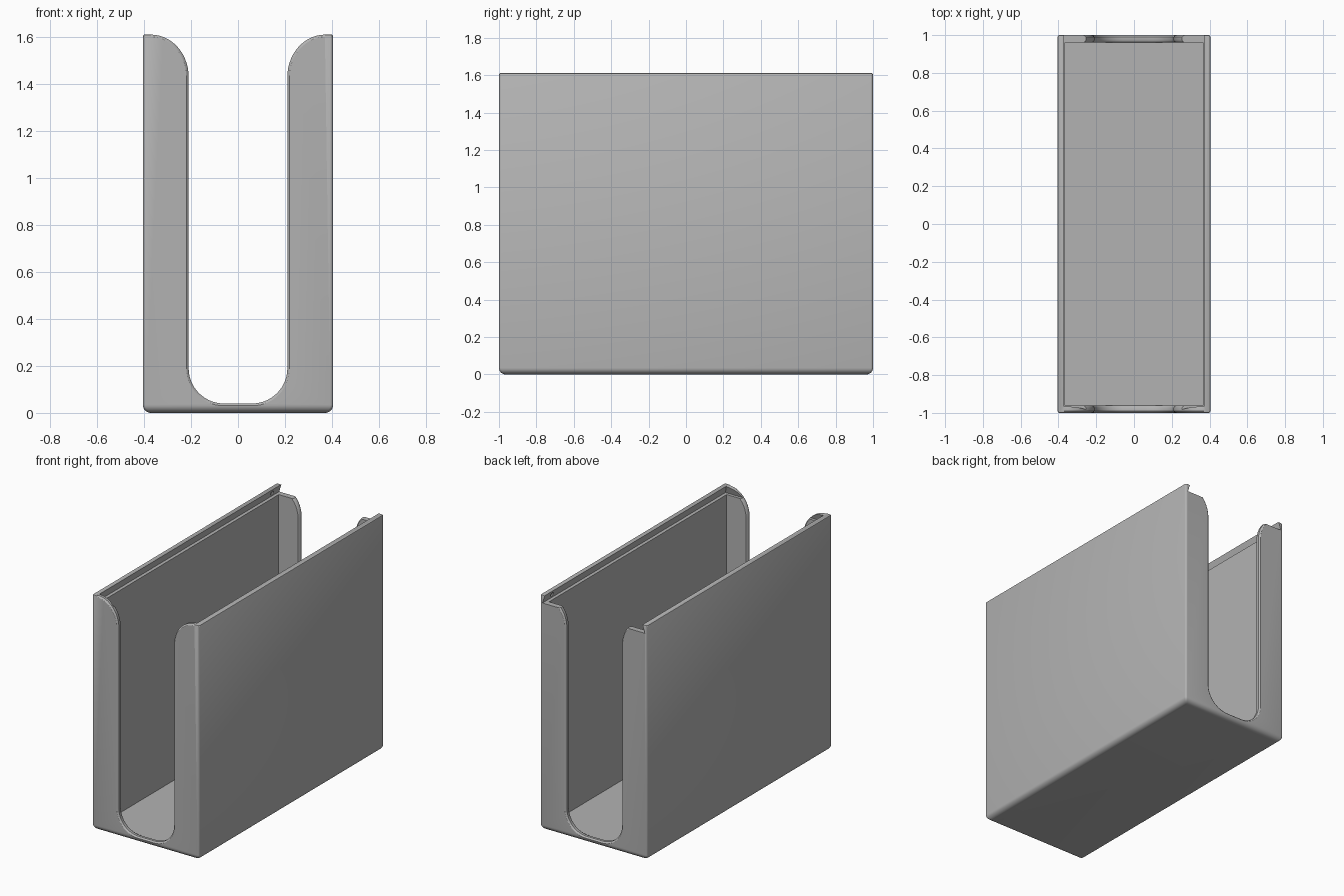
import bpy, bmesh, math

cube = bpy.data.objects.get("Cube")
if cube:
    bpy.data.objects.remove(cube, do_unlink=True)

W, L, H = 0.405, 1.0, 1.61      # half width, half length, height
IN_X, IN_Y, FLOOR = 0.365, 0.962, 0.03

grey = bpy.data.materials.new("plain grey")
grey.use_nodes = True
grey.diffuse_color = (0.45, 0.45, 0.45, 1)
grey.node_tree.nodes["Principled BSDF"].inputs["Base Color"].default_value = grey.diffuse_color


def loft(name, rings):
    """Solid through a list of matching closed rings, capped at both ends."""
    bm = bmesh.new()
    loops = [[bm.verts.new(p) for p in ring] for ring in rings]
    n = len(loops[0])
    for a, b in zip(loops, loops[1:]):
        for i in range(n):
            j = (i + 1) % n
            bm.faces.new((a[i], a[j], b[j], b[i]))
    bm.faces.new(loops[0])
    bm.faces.new(loops[-1])
    bmesh.ops.recalc_face_normals(bm, faces=bm.faces)
    mesh = bpy.data.meshes.new(name)
    bm.to_mesh(mesh)
    bm.free()
    mesh.materials.append(grey)
    obj = bpy.data.objects.new(name, mesh)
    bpy.context.collection.objects.link(obj)
    return obj


def arc(cx, cz, rx, rz, start, end, steps=14):
    angles = [math.radians(start + (end - start) * i / steps) for i in range(steps + 1)]
    return [(cx + rx * math.cos(a), cz + rz * math.sin(a)) for a in angles]


def rounded_ring(inset, z, r=0.012):
    """Horizontal rectangle with small rounded corners."""
    x, y = W - inset - r, L - inset - r
    pts = []
    for k, (sx, sy) in enumerate([(1, 1), (-1, 1), (-1, -1), (1, -1)]):
        pts += arc(sx * x, sy * y, r, r, 90 * k, 90 * k + 90, 4)
    return [(px, py, z) for px, py in pts]


def slot_ring(y, d):
    """U-shaped opening with flared top, grown outward by d."""
    half, r, fx, fz, base = 0.21, 0.15, 0.16, 0.18, 0.04
    right = arc(half - r, base + r, r + d, r + d, -90, 0)
    right += arc(half + fx, H - fz, fx - d, fz - d, 180, 90)
    right.append((half + fx, H + 0.1))
    pts = right + [(-x, z) for x, z in reversed(right)]
    return [(x, y, z) for x, z in pts]


def rect_ring(x, y0, y1, z):
    return [(-x, y0, z), (x, y0, z), (x, y1, z), (-x, y1, z)]


# Outer body: rounded bottom edge and a fine softened rim
R = 0.035
rings = [rounded_ring(R - x, R + z) for x, z in arc(0, 0, R, R, -90, 0, 8)]
rings += [rounded_ring(0, H - 0.006), rounded_ring(0.002, H - 0.002), rounded_ring(0.006, H)]
holder = loft("holder_body", rings)

# Main cavity
cutters = [loft("cavity_cutter", [rect_ring(IN_X, -IN_Y, IN_Y, z) for z in (FLOOR, H + 0.2)])]

# Dovetail lid track, closed at the front and open at the back
cutters.append(loft("lid_track_cutter", [
    rect_ring(0.388, -0.982, 1.1, H - 0.055),
    rect_ring(0.37, -0.965, 1.1, H),
    rect_ring(0.37, -0.965, 1.1, H + 0.15)]))

# Slots through both end walls, with rounded edges
edge = [(1.02, 0.01), (1.0, 0.01), (0.997, 0.005), (0.99, 0),
        (0.972, 0), (0.965, 0.004), (IN_Y, 0.008), (0.95, 0.008)]
for side, label in ((-1, "front"), (1, "back")):
    cutters.append(loft(label + "_slot_cutter", [slot_ring(side * y, d) for y, d in edge]))

# Small lid detents near the back of the track
for side, label in ((-1, "right"), (1, "left")):
    pin = [[(side * x, 0.91 + a, H - 0.028 + b) for a, b in arc(0, 0, 0.014, 0.014, 0, 345, 23)]
           for x in (0.36, 0.39)]
    cutters.append(loft(label + "_detent_cutter", pin))

bpy.context.view_layer.objects.active = holder
holder.select_set(True)
for cutter in cutters:
    mod = holder.modifiers.new(cutter.name, 'BOOLEAN')
    mod.operation = 'DIFFERENCE'
    mod.solver = 'EXACT'
    mod.object = cutter
    bpy.ops.object.modifier_apply(modifier=mod.name)
for cutter in cutters:
    bpy.data.objects.remove(cutter, do_unlink=True)

bpy.ops.object.shade_smooth_by_angle(angle=math.radians(30))
